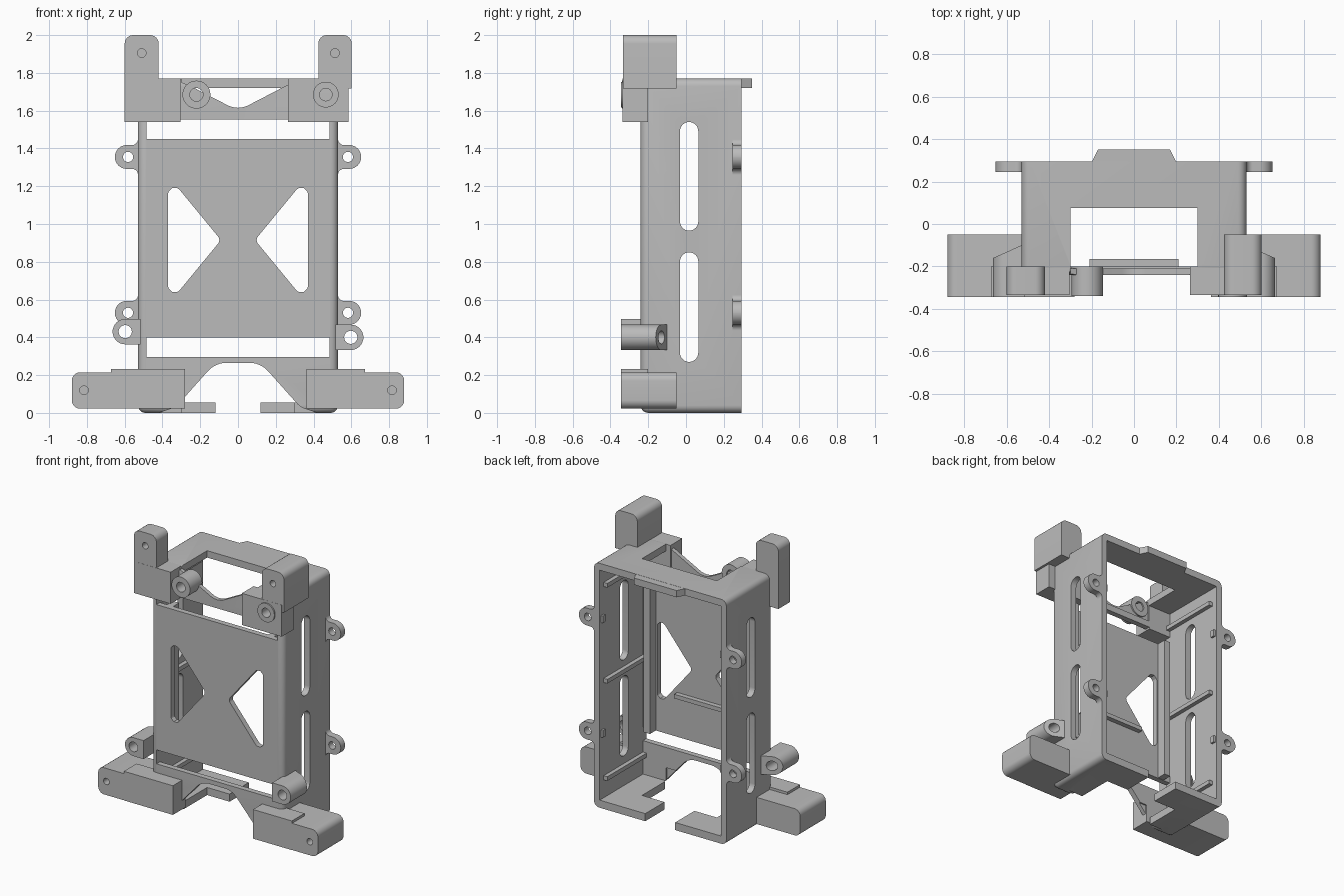
import bpy, bmesh, math
from mathutils import Vector

if "Cube" in bpy.data.objects:
    bpy.data.objects.remove(bpy.data.objects["Cube"], do_unlink=True)

grey = bpy.data.materials.new("plain grey")
grey.use_nodes = True
grey.diffuse_color = (0.5, 0.5, 0.5, 1)
grey.node_tree.nodes["Principled BSDF"].inputs["Base Color"].default_value = (0.5, 0.5, 0.5, 1)


def rounded(corners, steps=6):
    """Outline from (u, v, radius) corners, each filleted with an arc."""
    out = []
    for i, (u, v, r) in enumerate(corners):
        p = Vector((u, v))
        a = (Vector(corners[i - 1][:2]) - p).normalized()
        b = (Vector(corners[(i + 1) % len(corners)][:2]) - p).normalized()
        if r == 0:
            out.append(p)
            continue
        half = a.angle(b) / 2
        centre = p + (a + b).normalized() * r / math.sin(half)
        start = p + a * r / math.tan(half) - centre
        end = p + b * r / math.tan(half) - centre
        for k in range(steps + 1):
            out.append(centre + start.lerp(end, k / steps).normalized() * r)
    return out


def circle(u, v, r, n=24):
    return [Vector((u + r * math.cos(math.tau * k / n), v + r * math.sin(math.tau * k / n))) for k in range(n)]


def rect(u0, u1, v0, v1, r=0):
    return rounded([(u0, v0, r), (u1, v0, r), (u1, v1, r), (u0, v1, r)])


def make(name, bm):
    bmesh.ops.recalc_face_normals(bm, faces=bm.faces)
    mesh = bpy.data.meshes.new(name)
    bm.to_mesh(mesh)
    bm.free()
    mesh.materials.append(grey)
    ob = bpy.data.objects.new(name, mesh)
    bpy.context.collection.objects.link(ob)
    return ob


def prism(name, outline, lo, hi, axis="y", back=None):
    """Extrude an outline along an axis; back(u) may slant the far end."""
    place = {"x": lambda u, v, w: (w, u, v), "y": lambda u, v, w: (u, w, v),
             "z": lambda u, v, w: (u, v, w)}[axis]
    bm = bmesh.new()
    ends = [[bm.verts.new(place(p.x, p.y, back(p.x) if back and w == hi else w)) for p in outline]
            for w in (lo, hi)]
    n = len(outline)
    bm.faces.new(ends[0])
    bm.faces.new(ends[1][::-1])
    for i in range(n):
        j = (i + 1) % n
        bm.faces.new((ends[0][i], ends[0][j], ends[1][j], ends[1][i]))
    return make(name, bm)


def box(name, x0, x1, y0, y1, z0, z1):
    return prism(name, rect(x0, x1, z0, z1), y0, y1)


def cut(ob, cutters):
    for c in cutters:
        mod = ob.modifiers.new("cut", "BOOLEAN")
        mod.operation, mod.solver, mod.object = "DIFFERENCE", "EXACT", c
    bpy.context.view_layer.update()
    deps = bpy.context.evaluated_depsgraph_get()
    mesh = bpy.data.meshes.new_from_object(ob.evaluated_get(deps))
    ob.modifiers.clear()
    ob.data = mesh
    for c in cutters:
        bpy.data.objects.remove(c, do_unlink=True)


def hole(x, z, r, y0=-0.5, y1=0.5):
    return prism("hole", circle(x, z, r), y0, y1)


def mirrored(outline, s):
    return [Vector((p.x * s, p.y)) for p in outline]


# Tray shell: rounded on every edge except around the open back
shell = box("tray_shell", -0.53, 0.53, -0.24, 0.295, 0, 1.77)
bm = bmesh.new()
bm.from_mesh(shell.data)
edges = [e for e in bm.edges if not all(v.co.y > 0.2 for v in e.verts)]
bmesh.ops.bevel(bm, geom=edges, offset=0.04, segments=5, profile=0.5, affect="EDGES")
bm.to_mesh(shell.data)
bm.free()

arch = rounded([(-0.42, -0.1, 0), (-0.42, 0, 0), (-0.33, 0.03, 0.1), (-0.12, 0.265, 0.13),
                (0.12, 0.265, 0.13), (0.33, 0.03, 0.1), (0.42, 0, 0), (0.42, -0.1, 0)])
vee = rounded([(-0.3, 1.9, 0), (-0.3, 1.75, 0), (-0.26, 1.735, 0.05), (0, 1.6, 0.12),
               (0.26, 1.735, 0.05), (0.3, 1.75, 0), (0.3, 1.9, 0)])
window = rounded([(-0.37, 1.255, 0.035), (-0.37, 0.575, 0.035), (-0.09, 0.915, 0.03)])
cutters = [
    box("cavity", -0.485, 0.485, -0.2, 0.4, 0.055, 1.72),
    prism("arch", arch, -0.4, -0.19),
    prism("vee", vee, -0.4, -0.19),
    box("upper_slot", -0.485, 0.485, -0.4, -0.15, 1.45, 1.553),
    box("lower_slot", -0.485, 0.485, -0.4, -0.15, 0.297, 0.398),
    box("top_opening", -0.3, 0.3, -0.21, 0.075, 1.6, 1.9),
    box("bottom_opening", -0.3, 0.3, -0.21, 0.075, -0.1, 0.15),
    box("bottom_gap", -0.12, 0.12, 0, 0.4, -0.1, 0.15),
]
for s in (1, -1):
    cutters.append(prism("window", mirrored(window, s), -0.4, -0.15))
for z0, z1 in ((0.27, 0.85), (0.965, 1.54)):
    cutters.append(prism("side_slot", rect(-0.032, 0.065, z0, z1, 0.048), -0.7, 0.7, "x"))
cut(shell, cutters)

# Tapered lip on the back edge of the top wall
prism("top_lip", [Vector(p) for p in ((-0.205, 0.28), (0.205, 0.28), (0.17, 0.35), (-0.17, 0.35))],
      1.72, 1.769, "z")

# Inner ribs on the walls and the front plate
box("plate_rib", -0.21, 0.21, -0.205, -0.165, 0.69, 0.72)
for s in (1, -1):
    for z in (0.2, 0.905, 1.6):
        prism("wall_rib", mirrored(rect(0.455, 0.49, z - 0.015, z + 0.015), s), -0.2, 0.25)
    prism("corner_strip", mirrored(rect(0.38, 0.43, 0.4, 1.449), s), -0.205, -0.13)
    for z in (0.53, 1.36):
        prism("snap_bump", mirrored(rect(0.47, 0.49, z - 0.025, z + 0.025), s), 0.25, 0.28)

# Side ears with screw holes
for s in (1, -1):
    for z in (0.53, 1.355):
        outline = rounded([(0.5, z - 0.1, 0), (0.53, z - 0.1, 0), (0.53, z - 0.063, 0.03),
                           (0.652, z - 0.063, 0.062), (0.652, z + 0.063, 0.062),
                           (0.53, z + 0.063, 0.03), (0.53, z + 0.1, 0), (0.5, z + 0.1, 0)])
        ear = prism("side_ear", mirrored(outline, s), 0.245, 0.294)
        cut(ear, [hole(s * 0.582, z, 0.027)])

# Lower bosses with slanted rear ends
for s, z in ((1, 0.4), (-1, 0.43)):
    outline = rounded([(0.515, z - 0.067, 0), (0.664, z - 0.067, 0.066),
                       (0.664, z + 0.067, 0.066), (0.515, z + 0.067, 0)])
    boss = prism("lower_boss", mirrored(outline, s), -0.345, -0.1,
                 back=lambda x: -0.1 - (abs(x) - 0.53) * 0.45)
    cut(boss, [hole(s * 0.597, z, 0.035)])

# Upper corner blocks, bosses and tabs
block = box("upper_right_block", -0.6, -0.305, -0.335, -0.2, 1.54, 1.769)
cut(block, [hole(-0.22, 1.685, 0.072)])
boss = prism("upper_right_boss", circle(-0.22, 1.685, 0.074, 32), -0.34, -0.2)
cut(boss, [hole(-0.22, 1.685, 0.035)])
block = box("upper_left_block", 0.265, 0.585, -0.335, -0.2, 1.54, 1.769)
cut(block, [hole(0.465, 1.685, 0.033)])
boss = prism("upper_left_boss", circle(0.465, 1.685, 0.068, 32), -0.345, -0.33)
cut(boss, [hole(0.465, 1.685, 0.033)])
for x0, x1, back in ((-0.6, -0.42, -0.2), (0.425, 0.602, -0.05)):
    outline = rounded([(x0, 1.718, 0), (x1, 1.718, 0), (x1, 2, 0.045), (x0, 2, 0.045)])
    tab = prism("upper_tab", outline, -0.334, back)
    cut(tab, [hole((x0 + x1) / 2, 1.905, 0.023, -0.5, -0.25),
              hole(0.465, 1.685, 0.033)])

# Lower arms: front plate plus deep rounded end
for s, inner in ((1, 0.362), (-1, 0.28)):
    prism("arm_plate", mirrored(rect(inner, 0.673, 0.022, 0.233), s), -0.345, -0.2)
    outline = rounded([(0.515, 0.022, 0), (0.88, 0.022, 0.045), (0.88, 0.215, 0.045), (0.515, 0.215, 0)])
    arm = prism("arm_end", mirrored(outline, s), -0.343, -0.05)
    cut(arm, [hole(s * 0.815, 0.12, 0.023, -0.5, -0.25)])

# Smooth shading with crisp edges
for ob in bpy.context.scene.objects:
    ob.select_set(ob.type == "MESH")
    if ob.type == "MESH":
        bpy.context.view_layer.objects.active = ob
bpy.ops.object.shade_smooth_by_angle(angle=math.radians(30))
